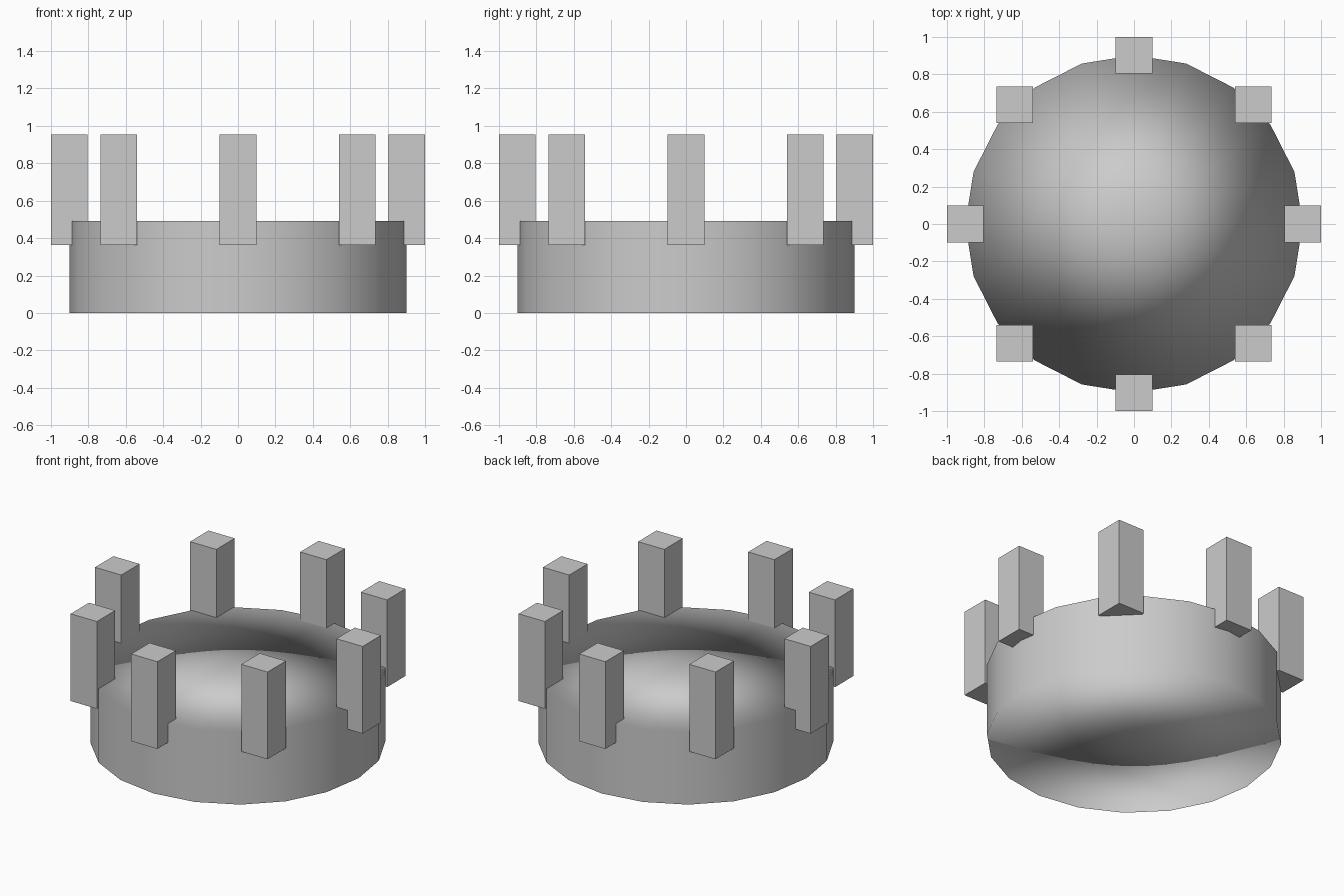
import bpy, bmesh
from math import cos, sin, tau
from mathutils import Vector

if "Cube" in bpy.data.objects:
    bpy.data.objects.remove(bpy.data.objects["Cube"])

SIDES, RADIUS, HEIGHT = 20, 0.902, 0.492
POSTS, HALF, POST_LOW, POST_HIGH = 8, 0.098, 0.364, 0.953


def add_object(name, bm):
    bmesh.ops.recalc_face_normals(bm, faces=bm.faces[:])
    mesh = bpy.data.meshes.new(name)
    bm.to_mesh(mesh)
    bm.free()
    obj = bpy.data.objects.new(name, mesh)
    bpy.context.collection.objects.link(obj)
    return obj


# Round band: 20-sided drum, caps fanned from a centre point, smooth throughout
bm = bmesh.new()
rings = []
for z in (0, HEIGHT):
    centre = bm.verts.new((0, 0, z))
    ring = [bm.verts.new((RADIUS * cos(tau * i / SIDES), RADIUS * sin(tau * i / SIDES), z))
            for i in range(SIDES)]
    for i in range(SIDES):
        bm.faces.new((centre, ring[i], ring[(i + 1) % SIDES]))
    rings.append(ring)
low, high = rings
for i in range(SIDES):
    j = (i + 1) % SIDES
    bm.faces.new((low[i], low[j], high[j], high[i]))
for face in bm.faces:
    face.smooth = True
band = add_object("crown_band", bm)

# Rim normals point straight outwards, cap centres straight up or down
normals = []
for v in band.data.vertices:
    flat = Vector((v.co.x, v.co.y, 0))
    normals.append(flat.normalized() if flat.length > 0.01
                   else Vector((0, 0, 1 if v.co.z > 0 else -1)))
band.data.normals_split_custom_set_from_vertices(normals)

# Eight upright posts, all aligned to the axes
for i in range(POSTS):
    bm = bmesh.new()
    bmesh.ops.create_cube(bm, size=1)
    bmesh.ops.scale(bm, vec=(2 * HALF, 2 * HALF, POST_HIGH - POST_LOW), verts=bm.verts[:])
    post = add_object(f"crown_post_{i + 1}", bm)
    a = tau * i / POSTS
    post.location = (RADIUS * cos(a), RADIUS * sin(a), (POST_LOW + POST_HIGH) / 2)
